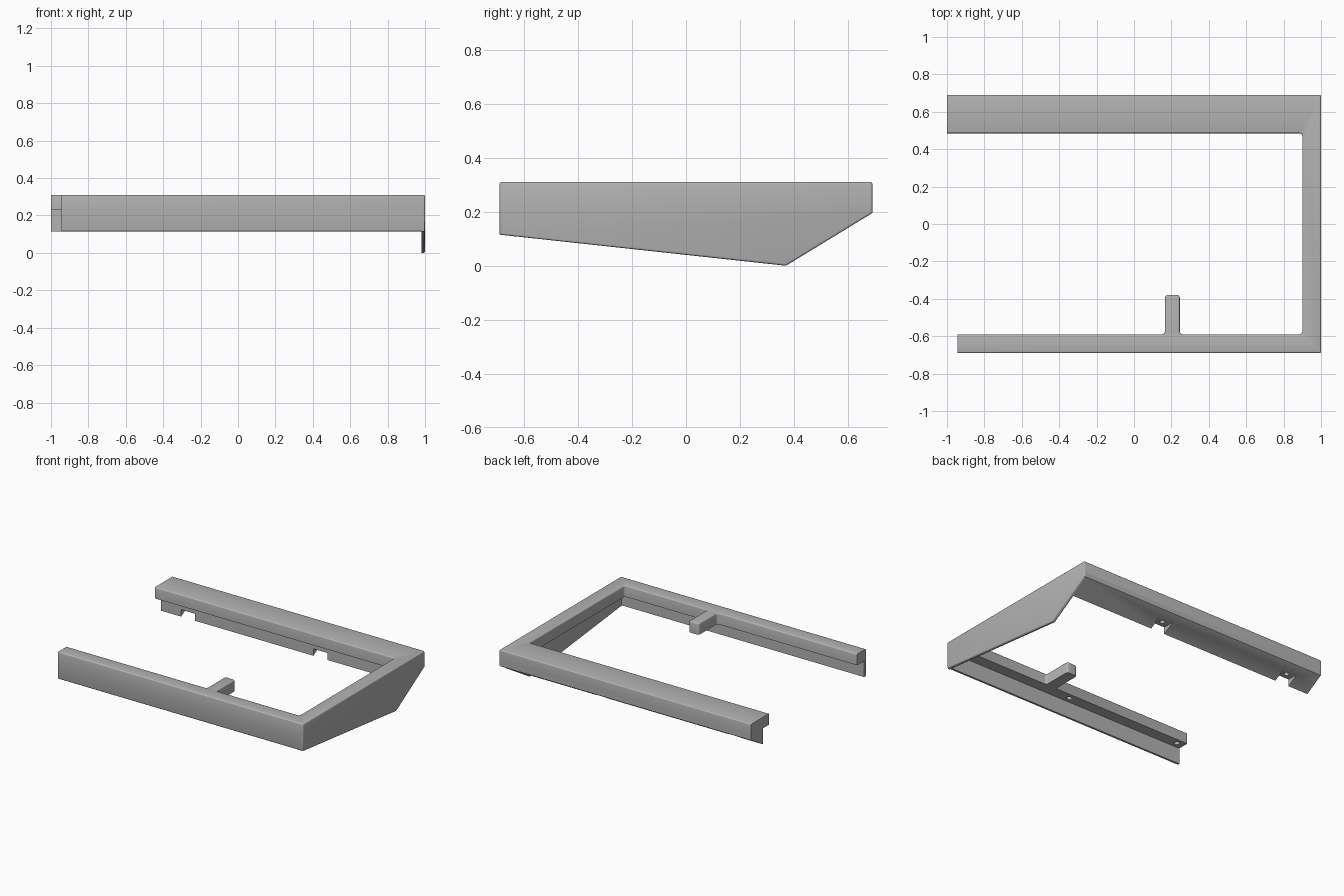
import bpy
import bmesh
from mathutils import Vector

cube = bpy.data.objects.get("Cube")
if cube:
    bpy.data.objects.remove(cube)

grey = bpy.data.materials.new("plain grey")
grey.use_nodes = True
GREY = (0.45, 0.45, 0.45, 1)
grey.diffuse_color = GREY
grey.node_tree.nodes["Principled BSDF"].inputs["Base Color"].default_value = GREY

# Main levels and edges
TOP, LEDGE, SKIRT = 0.31, 0.23, 0.115
HALF_X, HALF_Y = 1.0, 0.69
SKIN = 0.02
ROUND = 0.008
FRONT_END, BACK_END = -0.945, -1.0


def near(a, b):
    return abs(a - b) < 1e-4


def on(edge, axis, value):
    """True when the whole edge lies on an axis-aligned plane."""
    return all(near(v.co[axis], value) for v in edge.verts)


def along(edge, axis):
    a, b = edge.verts
    return near((a.co - b.co).length, abs(a.co[axis] - b.co[axis]))


def prism(name, points, direction, bevels=()):
    """Extrude a flat outline; each bevel is (edge rule, width, segments)."""
    bm = bmesh.new()
    base = bm.faces.new([bm.verts.new(p) for p in points])
    out = bmesh.ops.extrude_face_region(bm, geom=[base], use_keep_orig=True)
    moved = [g for g in out["geom"] if isinstance(g, bmesh.types.BMVert)]
    bmesh.ops.translate(bm, verts=moved, vec=Vector(direction))
    bmesh.ops.recalc_face_normals(bm, faces=bm.faces)
    for rule, width, segments in bevels:
        edges = [e for e in bm.edges if rule(e)]
        bmesh.ops.bevel(bm, geom=edges, offset=width, segments=segments,
                        profile=0.5, affect='EDGES', clamp_overlap=True)
    mesh = bpy.data.meshes.new(name)
    bm.to_mesh(mesh)
    bm.free()
    mesh.materials.append(grey)
    obj = bpy.data.objects.new(name, mesh)
    bpy.context.collection.objects.link(obj)
    return obj


def cut(target, cutter):
    """Subtract a cutter and remove it afterwards."""
    cutter.hide_render = True
    mod = target.modifiers.new("cut", 'BOOLEAN')
    mod.operation, mod.solver, mod.object = 'DIFFERENCE', 'EXACT', cutter
    bpy.ops.object.select_all(action='DESELECT')
    bpy.context.view_layer.objects.active = target
    target.select_set(True)
    bpy.ops.object.modifier_apply(modifier=mod.name)
    bpy.data.objects.remove(cutter)


def drill(target, x, y, z, radius, depth):
    bpy.ops.mesh.primitive_cylinder_add(vertices=24, radius=radius, depth=depth,
                                        location=(x, y, z))
    cut(target, bpy.context.object)


# Top frame: back bar, left bar, front bar and the short inner tab
inner_x, inner_back, inner_front = 0.9, 0.485, -0.59
tab_l, tab_r, tab_end = 0.165, 0.245, -0.38
outline = [
    (FRONT_END, -HALF_Y), (HALF_X, -HALF_Y), (HALF_X, HALF_Y), (BACK_END, HALF_Y),
    (BACK_END, inner_back), (inner_x, inner_back), (inner_x, inner_front),
    (tab_r, inner_front), (tab_r, tab_end), (tab_l, tab_end),
    (tab_l, inner_front), (FRONT_END, inner_front),
]


def cut_end(edge):
    return on(edge, 0, FRONT_END) or on(edge, 0, BACK_END)


def inner_corner(edge):
    x, y = edge.verts[0].co.xy
    return along(edge, 2) and not cut_end(edge) and abs(y) < HALF_Y - 0.01


def outer_corner(edge):
    return along(edge, 2) and on(edge, 0, HALF_X)


def top_rim(edge):
    return on(edge, 2, TOP) and not cut_end(edge)


frame = prism("top_frame", [(x, y, LEDGE) for x, y in outline], (0, 0, TOP - LEDGE),
              [(inner_corner, 0.015, 4), (outer_corner, ROUND, 3), (top_rim, ROUND, 3)])

# Blind screw holes under the front bar
for x in (-0.89, 0.02):
    drill(frame, x, -0.63, LEDGE, 0.018, 0.07)

# Thin front skirt
prism("front_skirt",
      [(FRONT_END, -HALF_Y, SKIRT), (FRONT_END, SKIN - HALF_Y, SKIRT),
       (FRONT_END, SKIN - HALF_Y, LEDGE), (FRONT_END, -HALF_Y, LEDGE)],
      (HALF_X - SKIN / 2 - FRONT_END, 0, 0),
      [(lambda e: along(e, 0) and on(e, 1, -HALF_Y) and on(e, 2, SKIRT), ROUND, 3)])

# Left side panel with its pointed lower edge
side = [(-HALF_Y, LEDGE), (-HALF_Y, SKIRT), (0.37, 0), (HALF_Y, 0.195), (HALF_Y, LEDGE)]
prism("side_panel", [(HALF_X - SKIN, y, z) for y, z in side], (SKIN, 0, 0),
      [(lambda e: on(e, 0, HALF_X) and not on(e, 2, LEDGE), ROUND, 3)])

# Solid back skirt with a sloping underside
leg_y = 0.555
back = [(HALF_Y, LEDGE), (HALF_Y, 0.195), (leg_y, SKIRT), (leg_y, LEDGE)]
skirt = prism("back_skirt", [(BACK_END, y, z) for y, z in back],
              (HALF_X - SKIN / 2 - BACK_END, 0, 0))

# Fixing notches in the back skirt, each with a screw hole
for x in (-0.785, 0.265):
    corners = [(x + sx * 0.055, y, 0.05)
               for sx, y in ((-1, 0.5), (1, 0.5), (1, 0.68), (-1, 0.68))]
    cut(skirt, prism("notch_cutter", corners, (0, 0, 0.115)))
    drill(skirt, x, 0.6, 0.165, 0.018, 0.07)

# Smooth rounded edges, keep flat faces crisp
for obj in bpy.context.collection.objects:
    obj.select_set(obj.type == 'MESH')
    if obj.type == 'MESH':
        bpy.context.view_layer.objects.active = obj
bpy.ops.object.shade_smooth_by_angle(angle=0.6)
